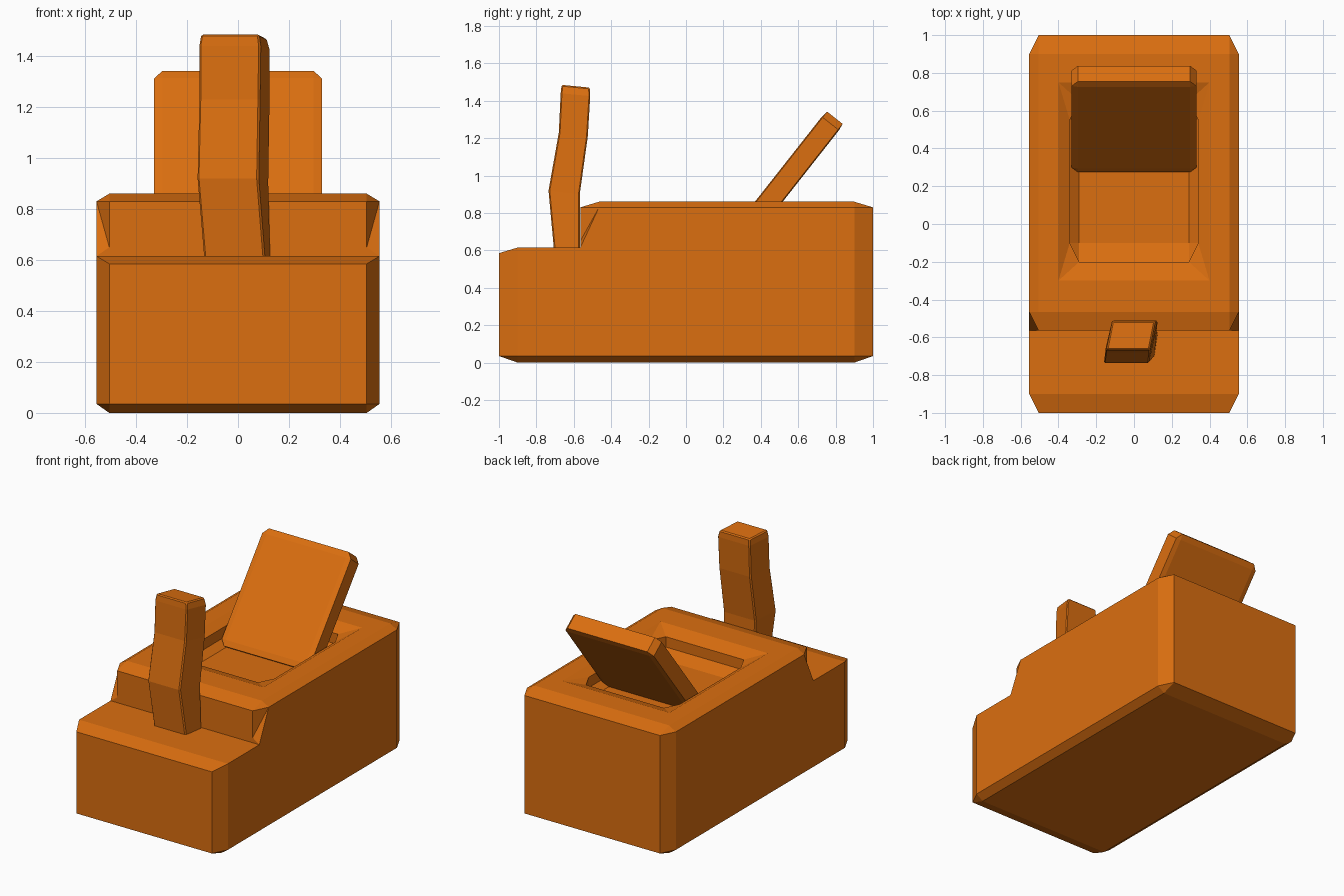
import bpy, bmesh, math
from mathutils import Vector, Matrix

if "Cube" in bpy.data.objects:
    bpy.data.objects.remove(bpy.data.objects["Cube"])

wood = bpy.data.materials.new("orange_wood")
wood.diffuse_color = (0.71, 0.158, 0.005, 1)
wood.use_nodes = True
wood.node_tree.nodes["Principled BSDF"].inputs["Base Color"].default_value = wood.diffuse_color


def finish(bm, name):
    bmesh.ops.recalc_face_normals(bm, faces=bm.faces)
    me = bpy.data.meshes.new(name)
    bm.to_mesh(me)
    bm.free()
    me.materials.append(wood)
    ob = bpy.data.objects.new(name, me)
    bpy.context.collection.objects.link(ob)
    return ob


def hull(bm, points):
    """Convex solid from points mirrored across x."""
    verts = [bm.verts.new((s * x, y, z)) for x, y, z in points for s in (1, -1)]
    bmesh.ops.convex_hull(bm, input=verts)


def flatten(bm):
    bmesh.ops.dissolve_limit(bm, angle_limit=0.01, verts=bm.verts, edges=bm.edges)


def cut(target, cutter):
    mod = target.modifiers.new("cut", 'BOOLEAN')
    mod.operation = 'DIFFERENCE'
    mod.solver = 'EXACT'
    mod.object = cutter
    bpy.context.view_layer.objects.active = target
    bpy.ops.object.modifier_apply(modifier=mod.name)
    bpy.data.objects.remove(cutter)


# Body sizes: outer half width, chamfered half width, step position and height
W, C, STEP, H = 0.555, 0.505, -0.565, 0.615

# Lower block with a chamfered foot and nose
bm = bmesh.new()
hull(bm, [(C, -0.9, 0), (C, 0.9, 0), (C, -1, 0.035), (W, -0.9, 0.035),
          (C, 1, 0.035), (W, 0.9, 0.035), (C, -1, 0.585), (W, -0.9, H),
          (W, STEP, H), (W, 0.9, H), (C, 1, H)])
bmesh.ops.bisect_plane(bm, geom=bm.verts[:] + bm.edges[:] + bm.faces[:],
                       plane_co=(0, STEP, 0), plane_no=(0, 1, 0))
inner = [f for f in bm.faces if f.calc_center_median().y > STEP
         and all(abs(v.co.z - H) < 1e-4 for v in f.verts)]
bmesh.ops.delete(bm, geom=inner, context='FACES')

# Raised rear block, open underneath so it joins the lower block
up = bmesh.new()
hull(up, [(W, STEP, H), (W, 0.9, H), (C, 1, H), (C, STEP, 0.83),
          (W, -0.465, 0.83), (C, -0.465, 0.86), (C, 0.9, 0.86),
          (W, 0.9, 0.83), (C, 1, 0.83)])
drop = [f for f in up.faces
        if all(abs(v.co.z - H) < 1e-4 for v in f.verts)
        or all(v.co.y < -0.46 and v.co.z < 0.831 for v in f.verts)]
bmesh.ops.delete(up, geom=drop, context='FACES')


def add_face(points):
    up.faces.new([up.verts.new(p) for p in points])


# Step wall with notched corner chamfers
wall = [(W, STEP, H), (C, STEP, 0.65), (C, STEP, 0.83)]
add_face(wall + [(-x, y, z) for x, y, z in reversed(wall)])
for s in (1, -1):
    a, b, c, d = [(s * x, y, z) for x, y, z in wall + [(W, -0.465, 0.83)]]
    add_face([b, c, d])
    add_face([a, b, d])
temp = bpy.data.meshes.new("temp")
up.to_mesh(temp)
up.free()
bm.from_mesh(temp)
bpy.data.meshes.remove(temp)
bmesh.ops.remove_doubles(bm, verts=bm.verts, dist=0.001)
flatten(bm)
body = finish(bm, "plane_body")


# Pocket: sloped rim, then a well with chamfered corners and floor
def well_ring(z):
    return [(0.29, -0.2, z), (0.34, -0.1, z), (0.34, 0.55, z), (0.29, 0.65, z)]


rim = bmesh.new()
hull(rim, [(0.4, y, z) for y in (-0.3, 0.75) for z in (0.86, 0.9)] + well_ring(0.825))
flatten(rim)
cut(body, finish(rim, "rim_cutter"))
well = bmesh.new()
hull(well, well_ring(0.85) + well_ring(0.755)
     + [(0.29, -0.1, 0.72), (0.29, 0.55, 0.72)])
flatten(well)
cut(body, finish(well, "well_cutter"))

# Tilted blade: unit cube with proportional chamfers
bm = bmesh.new()
bmesh.ops.create_cube(bm, size=1)
bmesh.ops.bevel(bm, geom=bm.edges[:], offset=0.05, segments=1, affect='EDGES')
bm.transform(Matrix.Translation((0, 0.556, 1.004))
             @ Matrix.Rotation(-0.667, 4, 'X')
             @ Matrix.Diagonal((0.66, 0.117, 0.776, 1)))
finish(bm, "blade")

# Front grip: skewed, bent post lofted through sections
# (front y, front z, back y, back z, front left x, front right x, back shift)
sections = [(-0.703, 0.57, -0.568, 0.57, -0.13, 0.108, 0.02),
            (-0.735, 0.92, -0.568, 0.90, -0.16, 0.080, 0.04),
            (-0.68, 1.23, -0.525, 1.21, -0.153, 0.085, 0.04),
            (-0.67, 1.44, -0.512, 1.425, -0.153, 0.088, 0.037),
            (-0.665, 1.485, -0.514, 1.47, -0.145, 0.082, 0.03)]
bm = bmesh.new()
rings = []
for yf, zf, yb, zb, xl, xr, k in sections:
    rings.append([bm.verts.new(p) for p in
                  ((xl, yf, zf), (xr, yf, zf), (xr + k, yb, zb), (xl + k, yb, zb))])
for lo, hi in zip(rings, rings[1:]):
    for i in range(4):
        j = (i + 1) % 4
        bm.faces.new((lo[i], lo[j], hi[j], hi[i]))
bm.faces.new(rings[0][::-1])
bm.faces.new(rings[-1])
grip = finish(bm, "front_grip")
bev = grip.modifiers.new("edge_chamfer", 'BEVEL')
bev.width = 0.007
bev.segments = 1
bev.limit_method = 'ANGLE'
bev.angle_limit = math.radians(50)
